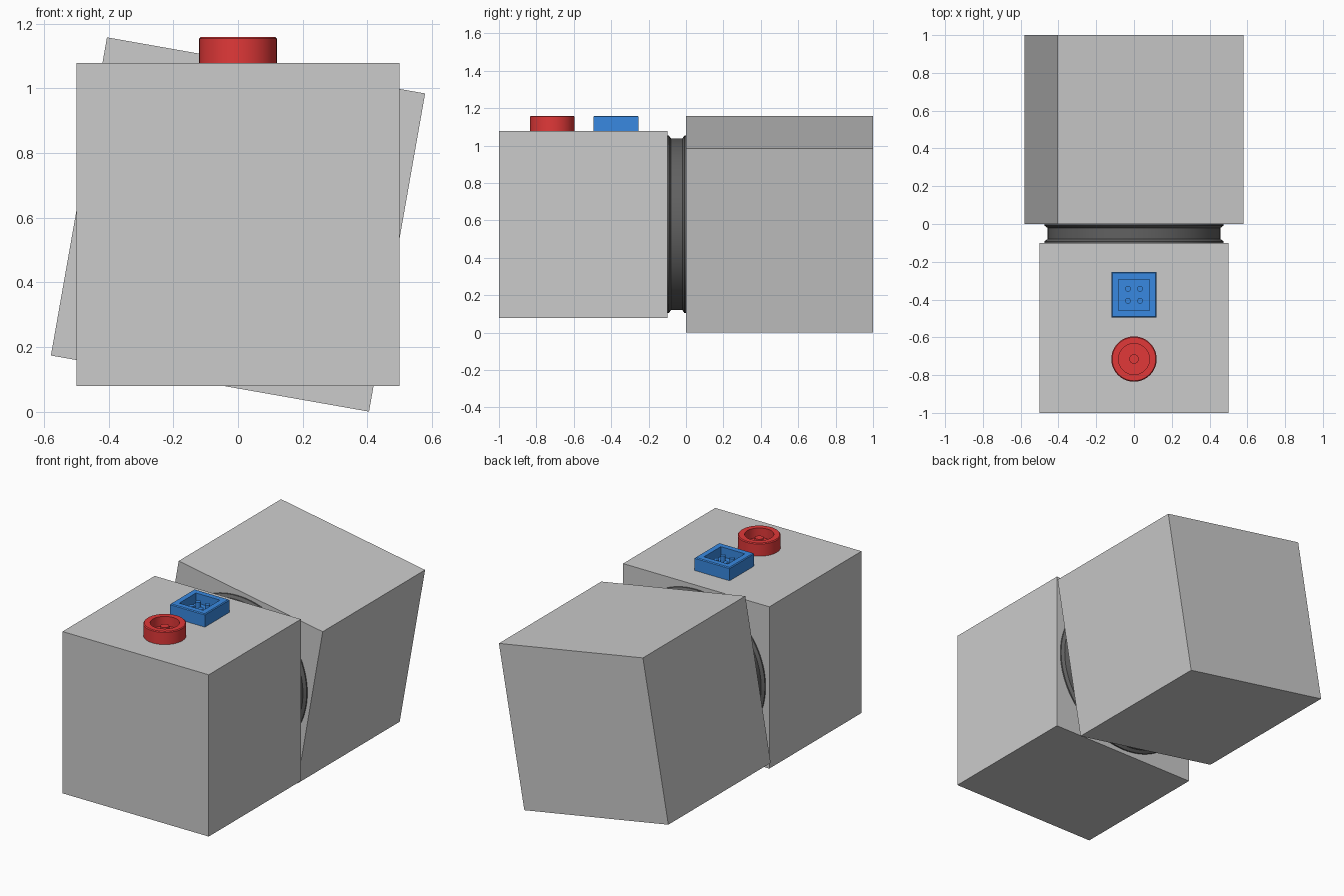
import bpy, bmesh, math
from mathutils import Matrix

if "Cube" in bpy.data.objects:
    bpy.data.objects.remove(bpy.data.objects["Cube"])

CZ = 0.579  # height of the shared turning axis


def material(name, rgb):
    m = bpy.data.materials.new(name)
    m.diffuse_color = (*rgb, 1)
    m.use_nodes = True
    m.node_tree.nodes["Principled BSDF"].inputs["Base Color"].default_value = m.diffuse_color
    return m


RED = material("red", (0.75, 0.04, 0.04))
BLUE = material("blue", (0.04, 0.25, 0.75))
BLACK = material("black", (0.12, 0.12, 0.12))


def block(name, size, loc, tilt=0):
    bpy.ops.mesh.primitive_cube_add(size=1, location=loc)
    ob = bpy.context.object
    ob.name = name
    ob.scale = size
    ob.rotation_euler.y = tilt
    return ob


def lathe(name, profile, loc, mat, sides=64, axis="Z"):
    """Revolve (radius, height) points; points with radius 0 close the ends."""
    bm = bmesh.new()
    verts = [bm.verts.new((r, 0, z)) for r, z in profile]
    edges = [bm.edges.new(p) for p in zip(verts, verts[1:])]
    bmesh.ops.spin(bm, geom=verts + edges, cent=(0, 0, 0), axis=(0, 0, 1),
                   angle=math.tau, steps=sides)
    bmesh.ops.remove_doubles(bm, verts=bm.verts, dist=1e-5)
    bmesh.ops.recalc_face_normals(bm, faces=bm.faces)
    if sides == 4:
        bm.transform(Matrix.Rotation(math.pi / 4, 4, "Z"))
    if axis == "Y":
        bm.transform(Matrix.Rotation(math.pi / 2, 4, "X"))
    me = bpy.data.meshes.new(name)
    bm.to_mesh(me)
    bm.free()
    me.materials.append(mat)
    ob = bpy.data.objects.new(name, me)
    bpy.context.collection.objects.link(ob)
    ob.location = loc
    if sides > 4:
        bpy.ops.object.select_all(action="DESELECT")
        ob.select_set(True)
        bpy.context.view_layer.objects.active = ob
        bpy.ops.object.shade_smooth_by_angle(angle=math.radians(30))
    return ob


def cup(k=1):
    """Socket profile: chamfered outer rim and a recess; k scales the radius."""
    pts = [(0, 0), (0.12, 0), (0.12, 0.075), (0.115, 0.08),
           (0.082, 0.08), (0.082, 0.02), (0, 0.02)]
    return [(r * k, z) for r, z in pts]


def pin(r):
    return [(0, 0), (r, 0), (r, 0.04), (0, 0.04)]


# Upright front block and tilted back block
block("front_block", (1, 0.9, 1), (0, -0.55, CZ))
block("back_block", (1, 1, 1), (0, 0.5, CZ), math.radians(10))

# Grooved swivel ring between the blocks
half = [(0.475, 0.05), (0.475, 0.042), (0.458, 0.030)]
ring = [(0, 0.05)] + half + [(r, -z) for r, z in reversed(half)] + [(0, -0.05)]
lathe("swivel_ring", ring, (0, -0.05, CZ), BLACK, 96, "Y")

# Round red socket with a centre pin
top = CZ + 0.5
lathe("round_socket", cup(), (0, -0.715, top), RED)
lathe("round_socket_pin", pin(0.025), (0, -0.715, top + 0.02), RED, 32)

# Square blue socket with four pins
lathe("square_socket", cup(math.sqrt(2)), (0, -0.375, top), BLUE, 4)
for i, (sx, sy) in enumerate([(-1, -1), (1, -1), (-1, 1), (1, 1)]):
    lathe(f"square_socket_pin_{i + 1}", pin(0.015),
          (sx * 0.032, -0.375 + sy * 0.032, top + 0.02), BLUE, 24)
